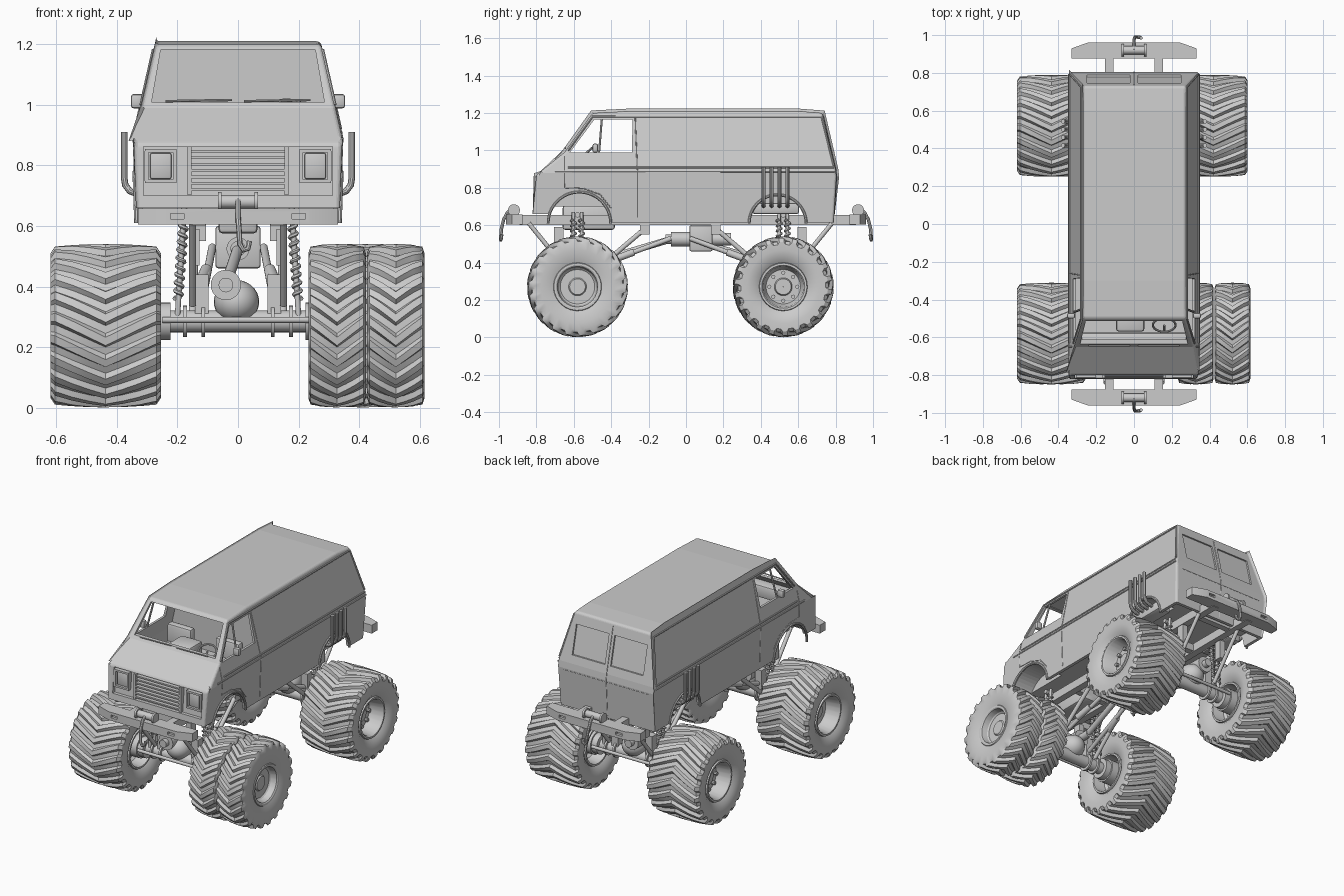
import bpy, bmesh, math
from mathutils import Vector, Matrix

if "Cube" in bpy.data.objects:
    bpy.data.objects.remove(bpy.data.objects["Cube"])

def finish(name, bm):
    bmesh.ops.recalc_face_normals(bm, faces=bm.faces[:])
    me = bpy.data.meshes.new(name)
    bm.to_mesh(me)
    bm.free()
    ob = bpy.data.objects.new(name, me)
    bpy.context.collection.objects.link(ob)
    return ob

def flip(p):
    return (-p[0], p[1], p[2])

def prism_bm(pts, axis, a, b, bm=None):
    bm = bm or bmesh.new()
    put = {'x': lambda p, t: (t, p[0], p[1]), 'y': lambda p, t: (p[0], t, p[1]),
           'z': lambda p, t: (p[0], p[1], t)}[axis]
    A = [bm.verts.new(put(p, a)) for p in pts]
    B = [bm.verts.new(put(p, b)) for p in pts]
    bm.faces.new(A)
    bm.faces.new(B)
    for i in range(len(pts)):
        j = (i + 1) % len(pts)
        bm.faces.new((A[i], A[j], B[j], B[i]))
    return bm

def boxes(name, items, mirror=False, bevel=0):
    bm = bmesh.new()
    for c, s in items:
        for cc in ([c, flip(c)] if mirror else [c]):
            bmesh.ops.create_cube(bm, size=1, matrix=Matrix.Translation(cc) @ Matrix.Diagonal((*s, 1)))
    if bevel:
        bmesh.ops.bevel(bm, geom=bm.edges[:], offset=bevel, segments=2, affect='EDGES', profile=0.5)
    return finish(name, bm)

def rods(name, items, mirror=False, segs=20):
    bm = bmesh.new()
    for p, q, r in items:
        for a, b in ([(p, q), (flip(p), flip(q))] if mirror else [(p, q)]):
            a, b = Vector(a), Vector(b)
            m = Matrix.Translation((a + b) / 2) @ (b - a).to_track_quat('Z', 'Y').to_matrix().to_4x4()
            bmesh.ops.create_cone(bm, cap_ends=True, segments=segs, radius1=r, radius2=r,
                                  depth=(b - a).length, matrix=m)
    return finish(name, bm)

def tubes(name, paths, r, mirror=False, res=2):
    cu = bpy.data.curves.new(name, 'CURVE')
    cu.dimensions, cu.bevel_depth, cu.bevel_resolution, cu.use_fill_caps = '3D', r, res, True
    for path in paths + ([[flip(p) for p in q] for q in paths] if mirror else []):
        sp = cu.splines.new('POLY')
        sp.points.add(len(path) - 1)
        for pt, p in zip(sp.points, path):
            pt.co = (*p, 1)
    ob = bpy.data.objects.new(name, cu)
    bpy.context.collection.objects.link(ob)
    return ob

def ring(name, prof, loc, lugs=22, skew=0.0):
    """Lathe about x; rows are (x, radius, lug height, skew share)."""
    bm, rows, n = bmesh.new(), [], lugs * 4
    for x, r, h, k in prof:
        row = []
        for i in range(n):
            t = 2 * math.pi / lugs * (i // 4 + (0, .14, .5, .64)[i % 4]) + skew * k
            rr = r + h * (0, 1, 1, 0)[i % 4]
            row.append(bm.verts.new((loc[0] + x, loc[1] - rr * math.cos(t), loc[2] + rr * math.sin(t))))
        rows.append(row)
    for a, b in zip(rows, rows[1:]):
        for i in range(n):
            bm.faces.new((a[i], a[(i + 1) % n], b[(i + 1) % n], b[i]))
    return finish(name, bm)

def cut(target, cutter):
    m = target.modifiers.new('cut', 'BOOLEAN')
    m.object, m.operation, m.solver = cutter, 'DIFFERENCE', 'EXACT'
    bpy.context.view_layer.objects.active = target
    bpy.ops.object.modifier_apply(modifier=m.name)
    bpy.data.objects.remove(cutter)

def width(z):
    return .335 + .01 * (z - .61) / .28 if z < .89 else .345 - .07 * (z - .89) / .31

def side(y, z, out=0):
    return (width(z) + out, y, z)

def shell(name, pts, inset=0, bevel=0):
    bm = prism_bm(pts, 'x', -1, 1)
    bmesh.ops.bisect_plane(bm, geom=bm.verts[:] + bm.edges[:] + bm.faces[:], plane_co=(0, 0, .89), plane_no=(0, 0, 1))
    for v in bm.verts:
        v.co.x *= width(v.co.z) - inset
    if bevel:
        bm.normal_update()
        es = [e for e in bm.edges if e.calc_face_angle(0) > .35 and max(v.co.z for v in e.verts) > .67]
        bmesh.ops.bevel(bm, geom=es, offset=bevel, segments=4, affect='EDGES', profile=0.5)
    return finish(name, bm)

# Van body with cabin, floor recess, wheel arches, windows and grille recess
body = shell('van_body', [(-.82, .66), (-.80, .87), (-.775, .89), (-.65, .99), (-.5, 1.2), (-.3, 1.21),
             (.6, 1.21), (.73, 1.2), (.80, .9), (.805, .86), (.79, .615), (-.42, .615), (-.45, .66)], 0, .014)
cut(body, shell('cabin_cut', [(-.76, .8), (-.76, .868), (-.635, .975), (-.488, 1.185), (-.2, 1.195), (-.2, .8)], .015))
cut(body, boxes('floor_cut', [((0, 0, .6), (.63, 1.54, .2))]))
cut(body, rods('arch_cut', [((.2, -.57, .61), (.5, -.57, .61), .165), ((.2, .49, .61), (.5, .49, .61), .15)], True, 48))
cut(body, finish('side_window_cut', prism_bm([(-.62, .99), (-.29, .99), (-.285, 1.165), (-.49, 1.165)], 'x', -.5, .5)))
cut(body, finish('windshield_cut', prism_bm([(-.285, 1.01), (.285, 1.01), (.255, 1.182), (-.255, 1.182)], 'y', -.9, -.4)))
cut(body, finish('grille_cut', prism_bm([(-.9, .70), (-.795, .70), (-.778, .862), (-.9, .862)], 'x', -.312, .312)))
for a, b in ((.02, .25), (-.25, -.02)):
    cut(body, finish('rear_window_cut', prism_bm([(.778, .95), (.9, .95), (.9, 1.13), (.736, 1.13)], 'x', a, b)))

# Body seams, belt ribs, roof gutter and arch lips
def arc(y, r, z=.61):
    return [side(y - r * math.cos(t * math.pi / 24), z + r * math.sin(t * math.pi / 24)) for t in range(25)]
tubes('door_seams', [[side(-.26, .64), side(-.26, .89), side(-.272, 1.18)],
                     [side(-.65, .97), side(-.65, .89), side(-.65, .80), side(-.55, .797), side(-.46, .765), side(-.40, .69)]], .003, True)
tubes('belt_ribs', [[side(-.63, .908), side(.79, .908)], [side(-.70, .888), side(.795, .888)]], .005, True)
tubes('roof_gutter', [[side(-.63, 1.0), side(-.5, 1.18), side(.725, 1.18), side(.79, .92)]], .006, True)
tubes('arch_lips', [arc(-.57, .167), arc(.49, .152)], .008, True)
tubes('rear_door_seam', [[(0, .79, .63), (0, .805, .86), (0, .80, .9), (0, .735, 1.18)],
                         [(-.3, .803, .85), (.3, .803, .85)]], .003)
tubes('window_dividers', [[side(-.465, .985, -.008), side(-.45, 1.17, -.008)]], .006, True)
tubes('wipers', [[(.02, -.645, 1.012), (.24, -.645, 1.016)], [(-.24, -.645, 1.012), (-.02, -.645, 1.016)]], .004)

# Grille and headlights
boxes('grille_slats', [((0, -.803 + .004 * i / 2, .72 + .021 * i), (.31, .028, .009)) for i in range(7)])
boxes('grille_posts', [((.16, -.797, .782), (.014, .035, .16))], True)
boxes('headlight_frames', [((.255, -.797, .86 - .012), (.105, .03, .012)), ((.255, -.797, .748), (.105, .03, .012)),
                           ((.208, -.797, .798), (.012, .03, .1)), ((.302, -.797, .798), (.012, .03, .1))], True)
boxes('headlights', [((.255, -.793, .798), (.07, .022, .085))], True, .006)

# Mirrors and interior
boxes('mirrors', [((.333, -.485, 1.012), (.042, .03, .048))], True, .01)
boxes('dashboard', [((0, -.625, .93), (.56, .10, .08))], False, .012)
boxes('engine_cover', [((-.02, -.5, .89), (.15, .14, .19))], False, .015)
boxes('seats', [((.17, -.33, .9), (.17, .05, .17)), ((.17, -.41, .84), (.17, .17, .07))], True, .015)
wheel_pts = [(.16 + .06 * math.cos(t * math.pi / 12), -.535 + .035 * math.sin(t * math.pi / 12),
              .985 + .03 * math.sin(t * math.pi / 12)) for t in range(25)]
tubes('steering_wheel', [wheel_pts, [(.16, -.535, .985), (.16, -.6, .92)]], .006)

# Chassis frame and drivetrain
boxes('frame_rails', [((.13, .01, .628), (.045, 1.80, .054))], True)
boxes('cross_members', [((0, y, .628), (.26, .04, .045)) for y in (-.78, -.4, -.22, .08, .22, .4, .74)])
boxes('transfer_case', [((0, .08, .53), (.15, .125, .14))], False, .01)
rods('gearbox', [((0, -.08, .525), (0, .02, .525), .038), ((0, .14, .525), (0, .24, .525), .034),
                 ((0, -.11, .525), (0, -.08, .525), .025)])
boxes('engine_block', [((0, -.52, .64), (.13, .28, .13))], False, .015)
boxes('exhaust_manifolds', [((.27, .48, .69), (.09, .25, .06))], True, .012)

# Axles, links, springs and shafts for both ends
for end, y, s in (('front', -.58, 1), ('rear', .52, -1)):
    rods(end + '_axle', [((-.33, y, .285), (.33, y, .285), .036)])
    rods(end + '_axle_flanges', [((x - d, y, .285), (x + d, y, .285), r) for x, d, r in
                                 ((.115, .006, .052), (.175, .006, .052), (.245, .022, .062), (.3, .04, .072))], True, 28)
    bm = bmesh.new()
    bmesh.ops.create_uvsphere(bm, u_segments=24, v_segments=14, radius=.075,
                              matrix=Matrix.Translation((-.005, y, .35)) @ Matrix.Diagonal((1, 1.1, .95, 1)))
    finish(end + '_differential', bm)
    rods(end + '_pinion', [((-.04, y - .09 * s, .405), (-.04, y + .05 * s, .405), .05),
                           ((-.04, y - .12 * s, .405), (-.04, y + .12 * s, .405), .024)], False, 24)
    rods(end + '_driveshaft', [((-.04, y + .1 * s, .405), (0, y + .5 * s, .525), .018)])
    rods(end + '_links', [((.12, y, .345), (.085, y + .5 * s, .53), .013),
                          ((.12, y + .2 * s, .419), (.105, y + .3 * s, .456), .019),
                          ((.15, y + .04 * s, .31), (.14, y + .37 * s, .59), .013),
                          ((.15, y - .04 * s, .34), (.15, y - .26 * s, .61), .012)], True)
    rods(end + '_tie_rod', [((-.25, y - .07 * s, .29), (.25, y - .07 * s, .29), .010)])
    boxes(end + '_brackets', [((.12, y, .37), (.045, .05, .14)), ((.145, y - .1 * s, .53), (.035, .05, .12)),
                              ((.13, y + .36 * s, .58), (.05, .05, .06))], True)
    # Ribbed coil-over shocks
    coils = []
    for dy in (-.022, .022):
        coils.append([(.198 - .02 * t / 120 + .012 * math.cos(t * math.pi / 6), y + dy + .012 * math.sin(t * math.pi / 6),
                       .36 + .27 * t / 120) for t in range(121)])
    tubes(end + '_coils', coils, .007, True, 1)
    rods(end + '_shocks', [((.2, y + d, .30), (.177, y + d, .67), .009) for d in (-.022, .022)]
         + [((.12, y, .655), (.2, y, .655), .014)], True, 12)

# Bumpers, winches and hooks at both ends
for end, s in (('front', -1), ('rear', 1)):
    o = [(-.33, .875), (.33, .875), (.33, .93), (.24, .962), (-.24, .962), (-.33, .93)]
    bumper = finish(end + '_bumper', prism_bm([(x, y * s) for x, y in o], 'z', .605, .658))
    cut(bumper, boxes('slot_cut', [((.2, .96 * s, .632), (.045, .03, .018))], True))
    rods(end + '_winch', [((-.055, .92 * s, .68), (.055, .92 * s, .68), .022)]
         + [((x - .006, .92 * s, .68), (x + .006, .92 * s, .68), .032) for x in (-.06, .06)])
    tubes(end + '_hook', [[(0, .92 * s, .695), (0, .955 * s, .668), (.0, .975 * s, .63), (.004, .987 * s, .58), (.006, .99 * s, .54),
                           (.018, .99 * s, .52), (.033, .988 * s, .525), (.038, .985 * s, .55)]], .009)

# Exhaust stacks
tubes('exhaust_stacks', [[(.376, y, .91), (.376, y, .76), (.372, y, .735), (.357, y, .715), (.33, y, .705), (.28, y, .70)]
                         for y in (.415, .458, .50, .542)], .011, True, 3)

# Wheels: chevron tyres, deep rims, bolts on the rear pair
def wheel(name, x, y, w, s):
    half = [(0, .252, .018, 0), (.3, .251, .018, .33), (.6, .249, .018, .66), (.92, .243, .018, 1), (1, .226, .013, 1),
            (1, .195, 0, 1), (.96, .155, 0, 1), (.86, .128, 0, 1)]
    prof = [(-u * w, r, h, k) for u, r, h, k in half[:0:-1]] + [(u * w, r, h, k) for u, r, h, k in half]
    ring(name + '_tyre', prof, (x, y, .271), 22, .30 if w > .12 else .25)
    rim = [(.5, .001), (.5, .042), (.42, .048), (.42, .092), (.5, .1), (.86, .108), (.91, .115), (.91, .126), (.85, .13),
           (-.85, .13), (-.91, .126), (-.91, .115), (-.5, .105), (-.42, .09), (-.42, .001)]
    ring(name + '_rim', [(u * w * s, r, 0, 0) for u, r in rim], (x, y, .271), 12)
    if y > 0:
        bolts = []
        for i in range(8):
            c = (y + .075 * math.cos(i * math.pi / 4), .271 + .075 * math.sin(i * math.pi / 4))
            bolts.append(((x + .4 * w * s, *c), (x + .52 * w * s, *c), .011))
        rods(name + '_bolts', bolts, False, 8)

wheel('front_left', -.437, -.58, .182, -1)
wheel('front_right_inner', .327, -.58, .095, 1)
wheel('front_right_outer', .521, -.58, .095, 1)
wheel('rear_left', -.437, .52, .182, -1)
wheel('rear_right', .42, .52, .182, 1)

# Turn curves into meshes and smooth the rounded parts
bpy.ops.object.select_all(action='SELECT')
bpy.context.view_layer.objects.active = body
bpy.ops.object.convert(target='MESH')
body.select_set(False)
bpy.context.view_layer.objects.active = bpy.data.objects['front_axle']
bpy.ops.object.shade_smooth_by_angle(angle=math.radians(32))
